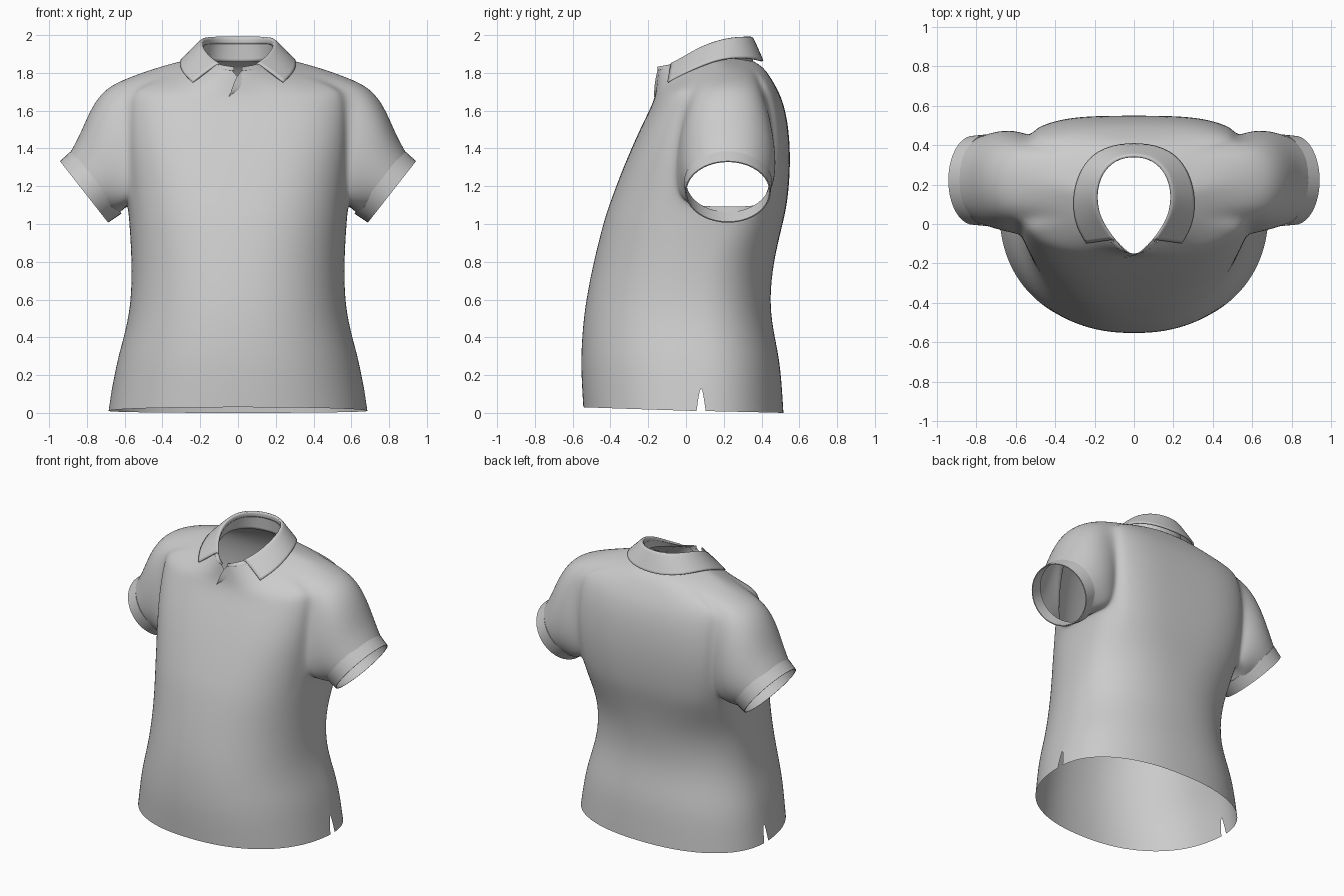
import bpy, bmesh, math
from mathutils import Vector

if "Cube" in bpy.data.objects:
    bpy.data.objects.remove(bpy.data.objects["Cube"])

# half width, front y, back y, side y, front z, side z, back z  (hem to neckline)
RINGS = [
    (.685, -.545, .517, .08, .03, .01, 0), (.658, -.555, .505, .08, .19, .19, .19),
    (.632, -.556, .49, .07, .31, .31, .31), (.592, -.548, .46, .06, .45, .45, .45),
    (.566, -.53, .443, .06, .6, .6, .6), (.563, -.49, .463, .08, .8, .8, .8),
    (.575, -.44, .512, .12, 1, 1, 1), (.59, -.408, .535, .17, 1.1, 1.1, 1.1),
    (.603, -.352, .55, .2, 1.25, 1.25, 1.25), (.61, -.29, .552, .2, 1.4, 1.4, 1.4),
    (.612, -.235, .538, .2, 1.52, 1.56, 1.55), (.61, -.19, .51, .2, 1.61, 1.7, 1.66),
    (.595, -.17, .475, .2, 1.66, 1.782, 1.73), (.43, -.16, .445, .2, 1.7, 1.832, 1.78),
    (.29, -.155, .41, .17, 1.75, 1.867, 1.83), (.2, -.15, .36, .15, 1.815, 1.887, 1.86)]
# cross-section squareness per ring
SQUARE = [2.25] * 6 + [2.4, 2.5, 2.7, 2.9, 2.9, 2.8, 2.6, 2.35, 2.15, 2]
COLS, ARM_C, ARM_R = 24, (9, 17), (7, 12)


def ring_point(i, a):
    hw, yf, yb, yc, zf, zs, zb = RINGS[i]
    n = SQUARE[i]
    s, c = math.sin(a), max(0, math.cos(a))
    if s > 0 and i > 5:
        n += .5
    k = abs(s) ** (2 / n)
    y_end, z_end = (yb, zb) if s > 0 else (yf, zf)
    x = hw * c ** (2 / n) if c > 1e-6 else 0
    return Vector((x, yc + (y_end - yc) * k, zs + (z_end - zs) * abs(s)))


def finish(bm, name, subsurf=0, thick=0, mirror=True, sharp=None):
    me = bpy.data.meshes.new(name)
    bm.to_mesh(me)
    bm.free()
    for p in me.polygons:
        p.use_smooth = True
    if sharp:
        me.set_sharp_from_angle(angle=math.radians(sharp))
    ob = bpy.data.objects.new(name, me)
    bpy.context.collection.objects.link(ob)
    if mirror:
        ob.modifiers.new("mirror", 'MIRROR').merge_threshold = .002
    if subsurf:
        m = ob.modifiers.new("smooth", 'SUBSURF')
        m.levels = m.render_levels = subsurf
        m.boundary_smooth = 'PRESERVE_CORNERS'
    if thick:
        m = ob.modifiers.new("thickness", 'SOLIDIFY')
        m.thickness, m.offset = thick, 0
    return ob


def grid(bm, rows, skip=lambda r, c: False):
    vs = [[bm.verts.new(p) for p in row] for row in rows]
    for r in range(len(vs) - 1):
        for c in range(len(vs[r]) - 1):
            if not skip(r, c):
                bm.faces.new((vs[r][c], vs[r][c + 1], vs[r + 1][c + 1], vs[r + 1][c]))
    return vs


# Sleeve opening: tilted ellipse
CENTRE = Vector((.815, .222, 1.17))
U, V, AXIS = Vector((.127, 0, .162)), Vector((0, .225, 0)), Vector((.788, 0, -.616))


def opening(ang, shift, scale):
    return CENTRE + AXIS * shift + (U * math.sin(ang) + V * math.cos(ang)) * scale


# Body half with an open armhole
bm = bmesh.new()
rows = [[ring_point(i, -math.pi / 2 + math.pi * c / COLS) for c in range(COLS + 1)]
        for i in range(len(RINGS))]
c0, c1 = ARM_C
r0, r1 = ARM_R
vs = grid(bm, rows, lambda r, c: r0 <= r < r1 and c0 <= c < c1)
vs[-1][0].co.z -= .05  # front neck notch

# Armhole edge, corners rounded
loop = ([vs[r1][c] for c in range(c0, c1)] + [vs[r][c1] for r in range(r1, r0, -1)]
        + [vs[r0][c] for c in range(c1, c0, -1)] + [vs[r][c0] for r in range(r0, r1)])
N = len(loop)
for _ in range(3):
    old = [v.co.copy() for v in loop]
    for j, v in enumerate(loop):
        v.co = old[j] * .5 + (old[j - 1] + old[(j + 1) % N]) * .25

# Sleeve grown from the armhole edge
start = [v.co.copy() for v in loop]
prev = loop
for t in (.2, .4, .6, .8, 1):
    new = []
    for p in start:
        a = math.atan2((p.z - 1.44) / .33, (p.y - .2) / .26)
        q = p.lerp(opening(a, -.06, 1.005), t)
        up, out = max(0, math.sin(a)), math.cos(a)
        q += Vector((.77, 0, .63)) * .42 * t * (1 - t) ** 2 * up
        q.y += (.12 if out > 0 else .05) * t * (1 - t) * out
        new.append(bm.verts.new(q))
    for j in range(N):
        k = (j + 1) % N
        bm.faces.new((prev[j], new[j], new[k], prev[k]))
    prev = new

# Side slit at the hem
side = COLS // 2
slit = bm.edges.get((vs[0][side], vs[1][side]))
bmesh.ops.split_edges(bm, edges=[slit])
low = Vector(rows[0][side])
for v in [v for v in bm.verts if (v.co - low).length < 1e-5]:
    mid = sum(f.calc_center_median().y for f in v.link_faces) / len(v.link_faces)
    v.co.y += .024 if mid > v.co.y else -.024
bmesh.ops.delete(bm, geom=[v for v in bm.verts if not v.link_faces], context='VERTS')
finish(bm, "shirt_body", subsurf=2)

# Sleeve cuffs: closed band profile swept round the opening
bm = bmesh.new()
SEG = 40
band = [[bm.verts.new(opening(2 * math.pi * j / SEG, sh, sc)) for j in range(SEG)]
        for sh, sc in ((-.085, .98), (-.085, 1.035), (0, 1.005), (0, .975))]
for r in range(4):
    for j in range(SEG):
        k, n = (j + 1) % SEG, (r + 1) % 4
        bm.faces.new((band[r][j], band[r][k], band[n][k], band[n][j]))
bmesh.ops.recalc_face_normals(bm, faces=bm.faces)
finish(bm, "sleeve_cuffs", sharp=40)

# Collar lines, centre back to front
FOLD = [Vector(p) for p in (
    (0, .35, 1.992), (.1, .328, 1.992), (.17, .25, 1.99), (.195, .15, 1.965), (.183, .06, 1.925),
    (.148, -.01, 1.88), (.1, -.075, 1.845), (.06, -.12, 1.84), (.022, -.15, 1.836))]
EDGE = [Vector(p) for p in (
    (0, .412, 1.86), (.15, .39, 1.868), (.25, .315, 1.883), (.3, .19, 1.878),
    (.308, .08, 1.838), (.287, -.02, 1.792), (.24, -.095, 1.75))]
BASE = [ring_point(15, math.radians(d)) for d in (90, 60, 30, 0, -22, -42, -60, -72, -84)]
UP = Vector((0, 0, .008))

# Turned-down collar
bm = bmesh.new()
tri = list(zip(FOLD, EDGE, BASE))
grid(bm, [[f.lerp(b, .3) for f, e, b in tri], [f + UP for f, e, b in tri],
          [f.lerp(e, .3) + UP for f, e, b in tri], [f.lerp(e, .65) + UP * .7 for f, e, b in tri],
          [e for f, e, b in tri]])
finish(bm, "collar_fall", subsurf=2, thick=.012)

# Collar stand round the neck, meeting at the front notch
bm = bmesh.new()
grid(bm, [[b - UP * .5 for b in BASE], [b.lerp(f, .5) for b, f in zip(BASE, FOLD)],
          [f - UP * .5 for f in FOLD]])
finish(bm, "collar_stand", subsurf=2, thick=.006)

# Small placket crease below the notch, its inner edge sunk into the body
bm = bmesh.new()
grid(bm, [[(-.05, -.17, 1.67), (-.04, -.162, 1.68)],
          [(-.03, -.168, 1.72), (.03, -.155, 1.72)],
          [(-.015, -.162, 1.77), (.045, -.145, 1.78)],
          [(.02, -.15, 1.815), (.055, -.125, 1.82)]])
finish(bm, "placket_fold", subsurf=1, mirror=False)
